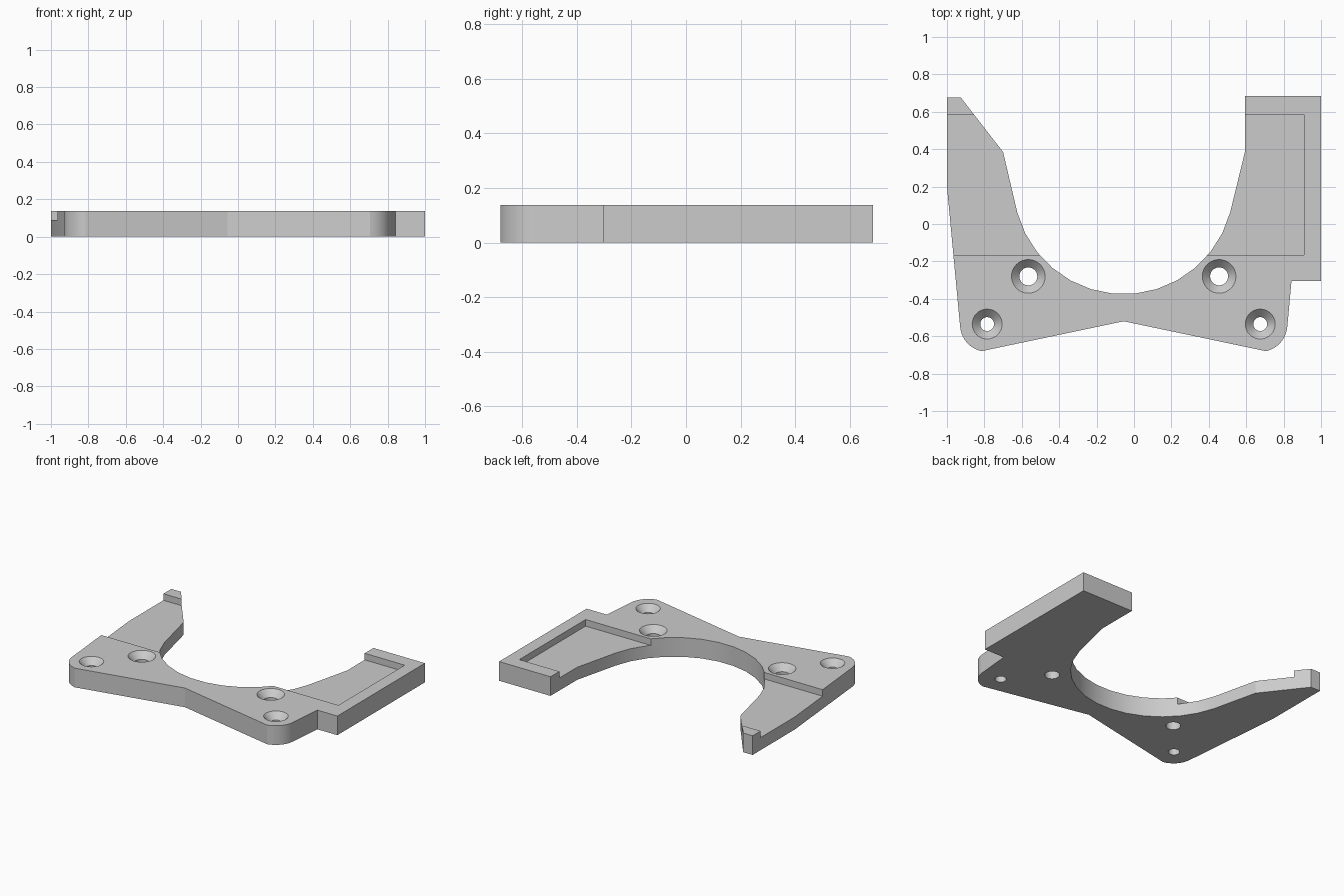
import bpy, bmesh, math
from mathutils import Vector

cube = bpy.data.objects.get("Cube")
if cube:
    bpy.data.objects.remove(cube)

HEIGHT = 0.137
FLOOR = 0.09      # level of the recessed ledges
TOP = HEIGHT + 0.05

grey = bpy.data.materials.new("light grey")
grey.use_nodes = True
grey.diffuse_color = (0.6, 0.6, 0.6, 1)
grey.node_tree.nodes["Principled BSDF"].inputs["Base Color"].default_value = (0.6, 0.6, 0.6, 1)


def arc(cx, cy, r, start, end, steps):
    angles = [math.radians(start + (end - start) * i / steps) for i in range(steps + 1)]
    return [(cx + r * math.cos(a), cy + r * math.sin(a)) for a in angles]


def add_object(name, bm):
    bmesh.ops.recalc_face_normals(bm, faces=bm.faces)
    mesh = bpy.data.meshes.new(name)
    bm.to_mesh(mesh)
    bm.free()
    mesh.materials.append(grey)
    obj = bpy.data.objects.new(name, mesh)
    bpy.context.collection.objects.link(obj)
    return obj


def prism(name, outline, z0, z1):
    bm = bmesh.new()
    base = bm.faces.new([bm.verts.new((x, y, z0)) for x, y in outline])
    moved = bmesh.ops.extrude_face_region(bm, geom=[base])["geom"]
    bmesh.ops.translate(bm, vec=(0, 0, z1 - z0),
                        verts=[v for v in moved if isinstance(v, bmesh.types.BMVert)])
    return add_object(name, bm)


def box(name, x0, x1, y0, y1):
    return prism(name, [(x0, y0), (x1, y0), (x1, y1), (x0, y1)], FLOOR, TOP)


def countersink(name, x, y, outer, inner, sides=32):
    # stacked rings: through hole, cone, clearance above the plate
    bm = bmesh.new()
    rings = []
    for r, z in ((inner, -0.05), (inner, HEIGHT - 0.045), (outer, HEIGHT), (outer, TOP)):
        rings.append([bm.verts.new((px, py, z))
                      for px, py in arc(x, y, r, 0, 360, sides)[:-1]])
    for low, high in zip(rings, rings[1:]):
        for i in range(sides):
            j = (i + 1) % sides
            bm.faces.new((low[i], low[j], high[j], high[i]))
    bm.faces.new(rings[0])
    bm.faces.new(rings[-1])
    return add_object(name, bm)


# Bracket plate: two arms around a round opening, with rounded front corners
outline = [(-1, 0.675), (-0.925, 0.675), (-0.70, 0.385)]
outline += arc(-0.055, 0.214, 0.589, 195, 345, 13)
outline += [(0.593, 0.385), (0.593, 0.685), (1, 0.685), (1, -0.305), (0.842, -0.305)]
outline += arc(0.675, -0.538, 0.145, -6, -78, 8)
outline += [(-0.055, -0.52)]
outline += arc(-0.785, -0.538, 0.145, 258, 186, 8)
outline += [(-1, 0.2)]
plate = prism("bracket_plate", outline, 0, HEIGHT)

# Recessed ledges and countersunk screw holes
cutters = [box("left_ledge_cutter", 0.2, 0.91, -0.165, 0.585),
           box("right_ledge_cutter", -1.1, -0.3, -0.165, 0.585)]
for x in (-0.565, 0.455):
    cutters.append(countersink("inner_screw_cutter", x, -0.28, 0.09, 0.048))
for x in (-0.785, 0.675):
    cutters.append(countersink("outer_screw_cutter", x, -0.535, 0.08, 0.037))

bpy.ops.object.select_all(action="DESELECT")
bpy.context.view_layer.objects.active = plate
plate.select_set(True)
for cutter in cutters:
    cutter.hide_render = True
    mod = plate.modifiers.new("cut", "BOOLEAN")
    mod.operation = "DIFFERENCE"
    mod.solver = "EXACT"
    mod.object = cutter
    bpy.ops.object.modifier_apply(modifier=mod.name)
    bpy.data.objects.remove(cutter)

bpy.ops.object.shade_smooth_by_angle(angle=math.radians(20))
